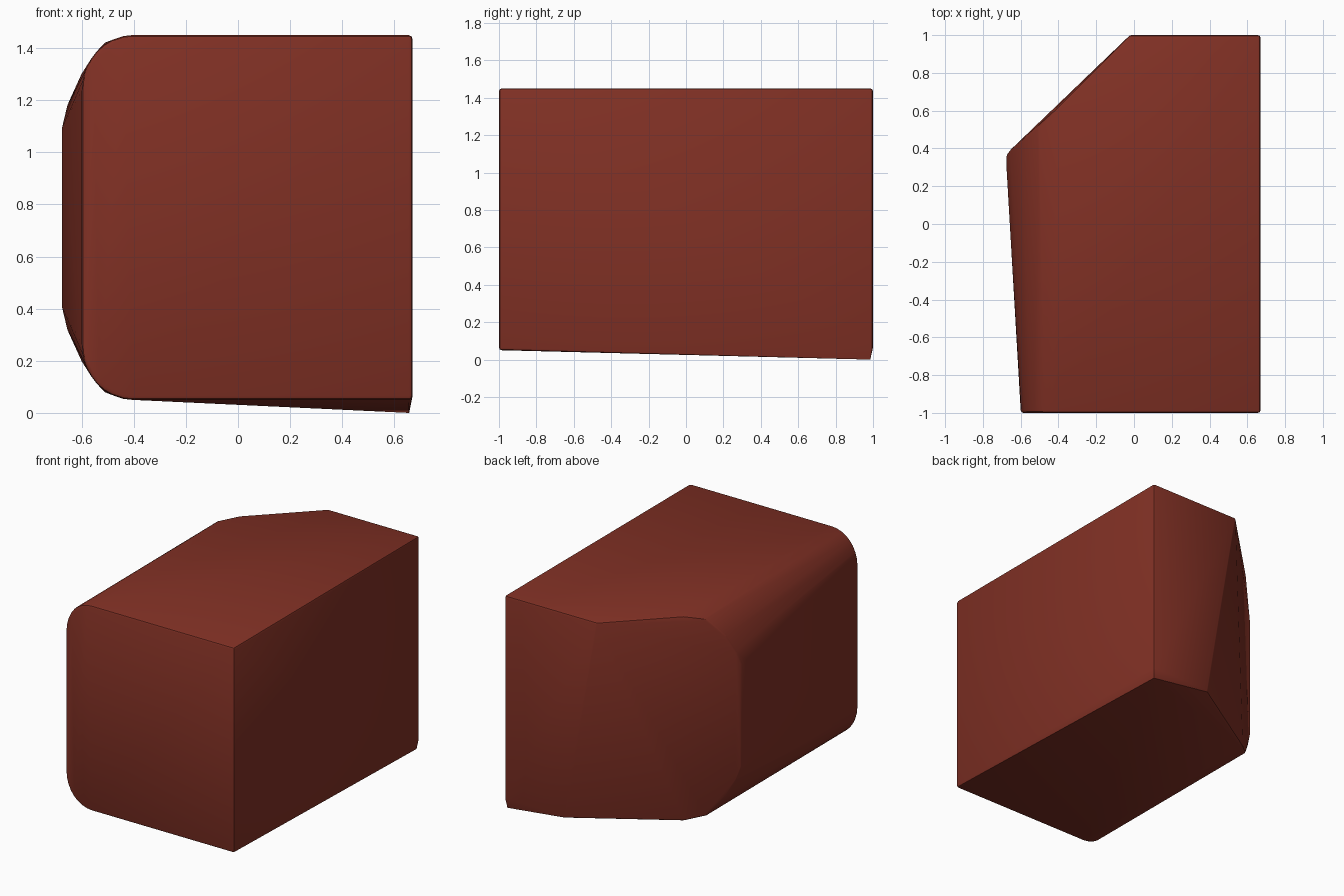
import bpy, bmesh
from math import sin, cos, pi
from itertools import product
from mathutils import Vector

if "Cube" in bpy.data.objects:
    bpy.data.objects.remove(bpy.data.objects["Cube"])

R = 0.015            # small rounding of every edge
MID, HALF = 0.75, 0.70

pts = []


def both(x, y, h):
    """Add a corner mirrored about the mid height."""
    pts.append((x, y, MID + h))
    pts.append((x, y, MID - h))


h = HALF - R
# right side corners
both(0.67 - R, -1 + R, h)
both(0.67 - R, 1 - R, h)
# front left corners, rounded
for i in range(9):
    a = pi / 2 * i / 8
    both(-0.405 - 0.18 * sin(a), -1 + R, h - 0.20 + 0.20 * cos(a))
# back left slanted corner, tapering to the upright ridge
for x, y, hh in [(-0.40, 0.60, 0.685), (-0.50, 0.51, 0.66), (-0.59, 0.425, 0.54),
                 (-0.64, 0.385, 0.43), (-0.659, 0.36, 0.35), (-0.66, 0.30, 0.345)]:
    both(x, y, hh)
# back face left edge, narrower at the bottom
pts.append((-0.015, 1 - R, MID + h))
pts.append((0.22, 1 - R, MID - h))

# rounded convex body
bm = bmesh.new()
dirs = [Vector(d).normalized() * R for d in product((-1, 0, 1), repeat=3) if any(d)]
for p in pts:
    for d in dirs:
        bm.verts.new(Vector(p) + d)
# low foot corner at the back right
bm.verts.new((0.657, 0.985, 0.0))
res = bmesh.ops.convex_hull(bm, input=bm.verts)
junk = {g for g in res["geom_interior"] + res["geom_unused"]
        if isinstance(g, bmesh.types.BMVert)}
bmesh.ops.delete(bm, geom=list(junk), context='VERTS')
bmesh.ops.dissolve_limit(bm, angle_limit=0.005, verts=bm.verts, edges=bm.edges)
bmesh.ops.recalc_face_normals(bm, faces=bm.faces)

mesh = bpy.data.meshes.new("block_body")
bm.to_mesh(mesh)
bm.free()
body = bpy.data.objects.new("block_body", mesh)
bpy.context.collection.objects.link(body)

mat = bpy.data.materials.new("brick_red")
mat.diffuse_color = (0.22, 0.03, 0.018, 1)
mat.use_nodes = True
mat.node_tree.nodes["Principled BSDF"].inputs["Base Color"].default_value = mat.diffuse_color
mesh.materials.append(mat)

bpy.context.view_layer.objects.active = body
body.select_set(True)
bpy.ops.object.shade_smooth_by_angle(angle=0.5)
